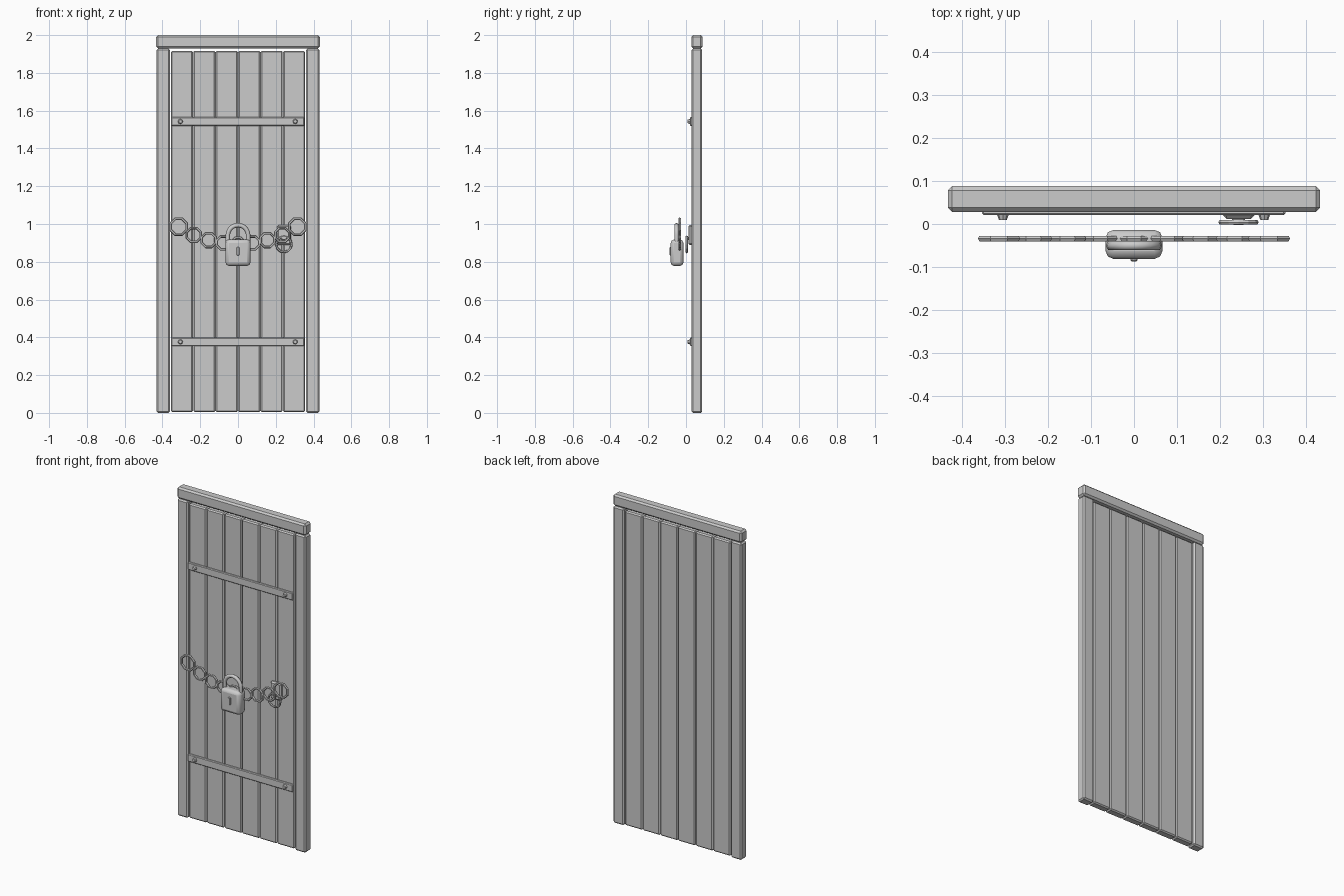
import bpy
import math
from mathutils import Vector

cube = bpy.data.objects.get("Cube")
if cube:
    bpy.data.objects.remove(cube, do_unlink=True)

gray = bpy.data.materials.new("plain gray")
gray.use_nodes = True
COLOUR = (0.6, 0.6, 0.6, 1)
gray.diffuse_color = COLOUR
gray.node_tree.nodes["Principled BSDF"].inputs["Base Color"].default_value = COLOUR


def finish(name):
    ob = bpy.context.object
    ob.name = name
    ob.data.materials.append(gray)
    return ob


def box(name, low, high, bevel=0.006, segments=1):
    """Bevelled block between two corners."""
    low, high = Vector(low), Vector(high)
    bpy.ops.mesh.primitive_cube_add(size=1, location=(low + high) / 2)
    ob = finish(name)
    ob.scale = high - low
    bpy.ops.object.transform_apply(location=False, rotation=False, scale=True)
    mod = ob.modifiers.new("bevel", 'BEVEL')
    mod.width = bevel
    mod.segments = segments
    return ob


def ring(name, x, y, z, outer, tube, sides=8, turn=0.0, flat=1.0):
    """Ring facing the front."""
    bpy.ops.mesh.primitive_torus_add(
        major_radius=outer - tube, minor_radius=tube, major_segments=sides,
        minor_segments=6, location=(x, y, z), rotation=(math.pi / 2, turn, 0))
    ob = finish(name)
    ob.scale.z = flat
    return ob


# Frame
box("lintel", (-0.433, 0.028, 1.93), (0.433, 0.088, 2.0), 0.01)
for side, s in (("right", -1), ("left", 1)):
    box(side + "_post", (s * 0.396 - 0.036, 0.03, 0), (s * 0.396 + 0.036, 0.086, 1.928), 0.008)

# Planks
PITCH = 0.1187
for i in range(6):
    x = (i - 2.5) * PITCH
    box(f"plank_{i + 1}", (x - 0.0585, 0.034, 0.004), (x + 0.0585, 0.082, 1.917), 0.007)

# Straps and rivets
for level, z in (("lower", 0.376), ("upper", 1.543)):
    box(level + "_strap", (-0.354, 0.021, z - 0.023), (0.352, 0.036, z + 0.023), 0.004)
    for side, x in (("right", -0.305), ("left", 0.303)):
        bpy.ops.mesh.primitive_cone_add(
            vertices=8, radius1=0.014, radius2=0.009, depth=0.014,
            location=(x, 0.016, z), rotation=(math.pi / 2, 0, 0))
        finish(f"{level}_{side}_rivet")

# Chain of flat rings, sagging in the middle
LINKS = ((0.078, 0.9, 0.044), (0.155, 0.915, 0.047),
         (0.234, 0.942, 0.047), (0.314, 0.986, 0.053))
for side, s in (("right", -1), ("left", 1)):
    for n, (x, z, r) in enumerate(LINKS):
        ring(f"chain_{side}_{n + 1}", s * x, -0.034, z, r, 0.0075, 8, math.pi / 8)
ring("chain_centre", 0, -0.034, 0.893, 0.044, 0.0075, 8, math.pi / 8)

# Padlock
body = box("padlock_body", (-0.066, -0.081, 0.778), (0.066, -0.014, 0.918), 0.018, 2)
bpy.ops.object.shade_smooth_by_angle()
curve = bpy.data.curves.new("shackle_path", 'CURVE')
curve.dimensions = '3D'
curve.bevel_depth = 0.012
curve.bevel_resolution = 1
path = [(0.054, 0.9)]
path += [(0.054 * math.cos(math.pi * k / 10), 0.94 + 0.054 * math.sin(math.pi * k / 10))
         for k in range(11)]
path += [(-0.054, 0.9)]
spline = curve.splines.new('POLY')
spline.points.add(len(path) - 1)
for point, (x, z) in zip(spline.points, path):
    point.co = (x, -0.05, z, 1)
shackle = bpy.data.objects.new("padlock_shackle", curve)
bpy.context.collection.objects.link(shackle)
curve.materials.append(gray)
box("keyhole", (-0.008, -0.087, 0.833), (0.008, -0.078, 0.878), 0.003)

# Pull ring on its mounting plate
box("pull_plate", (0.207, 0.012, 0.89), (0.28, 0.036, 0.995), 0.008)
box("pull_staple", (0.228, -0.002, 0.915), (0.258, 0.015, 0.932), 0.004)
ring("pull_ring", 0.243, 0.004, 0.892, 0.047, 0.0065, 12)
